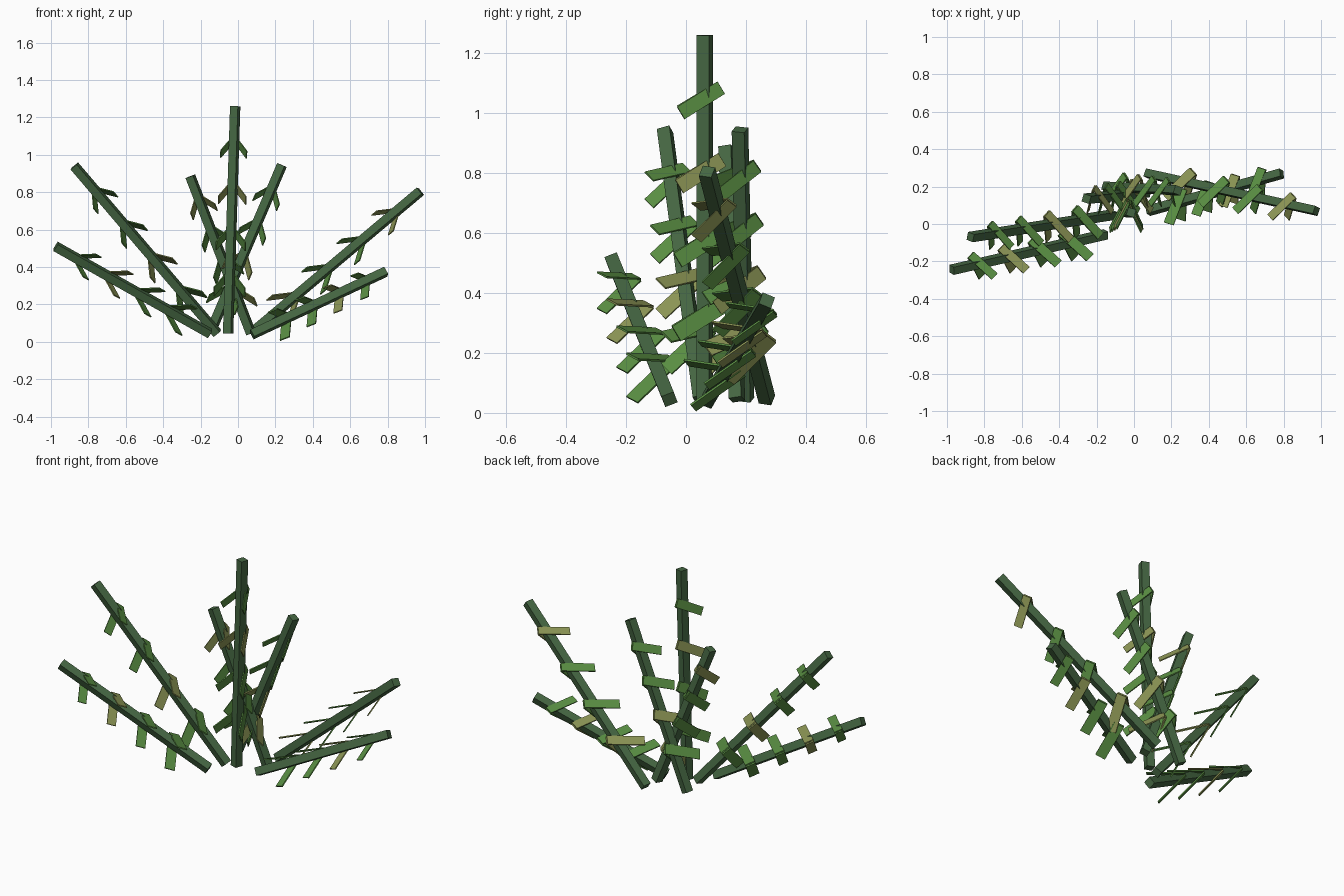
import bpy
import bmesh
import math
from mathutils import Vector, Matrix

cube = bpy.data.objects.get("Cube")
if cube:
    bpy.data.objects.remove(cube, do_unlink=True)


def make_material(name, rgb):
    mat = bpy.data.materials.new(name)
    mat.use_nodes = True
    color = (*rgb, 1)
    mat.diffuse_color = color
    mat.node_tree.nodes["Principled BSDF"].inputs["Base Color"].default_value = color
    return mat


stem_green = make_material("stem green", (0.06, 0.135, 0.055))
leaf_green = make_material("leaf green", (0.10, 0.27, 0.055))
leaf_olive = make_material("leaf olive", (0.26, 0.30, 0.09))


def add_object(name, bm, frame, mat):
    mesh = bpy.data.meshes.new(name)
    bm.to_mesh(mesh)
    bm.free()
    mesh.materials.append(mat)
    obj = bpy.data.objects.new(name, mesh)
    obj.matrix_world = frame
    bpy.context.collection.objects.link(obj)


def stem_frame(base, tip):
    # local z runs along the stem, local y leans toward the back
    t = (tip - base).normalized()
    w = Vector((0, 1, 0))
    w = (w - t * w.dot(t)).normalized()
    u = w.cross(t)
    frame = Matrix((u, w, t)).transposed().to_4x4()
    frame.translation = base
    return frame


def add_stem(name, frame, length):
    # square stem, slightly turned on its own axis
    bm = bmesh.new()
    bmesh.ops.create_cube(bm, size=1)
    bmesh.ops.scale(bm, vec=(0.044, 0.044, length), verts=bm.verts)
    bmesh.ops.translate(bm, vec=(0, 0, length / 2), verts=bm.verts)
    bmesh.ops.rotate(bm, matrix=Matrix.Rotation(math.radians(-18), 3, "Z"), verts=bm.verts)
    add_object(name, bm, frame, stem_green)


def add_leaf(name, frame, size, mat):
    # two thin blades that meet behind the stem and spread past it to the front
    bm = bmesh.new()
    back = Vector((0, 0.057, 0.045))
    for side in (-1, 1):
        run = Vector((side * 0.070, -0.140, -0.086))
        across = Vector((0, 0.026, -0.043))
        thick = run.cross(across).normalized() * 0.006
        centre = back + run / 2 + Vector((side * 0.003, 0, 0))
        blade = Matrix((run, across, thick)).transposed().to_4x4()
        blade.translation = centre
        bmesh.ops.create_cube(bm, size=1, matrix=Matrix.Scale(size, 4) @ blade)
    bmesh.ops.recalc_face_normals(bm, faces=bm.faces)
    add_object(name, bm, frame, mat)


# name, base, tip, olive leaf numbers, leaf roll in degrees
STEMS = [
    ("low_right", (-0.15, -0.055, 0.045), (-0.975, -0.245, 0.51), {2}, 0),
    ("high_right", (-0.11, 0.05, 0.045), (-0.875, -0.07, 0.94), {1}, 0),
    ("tall_centre", (-0.053, 0.062, 0.045), (-0.015, 0.062, 1.26), {2}, 0),
    ("inner_right", (0.07, 0.17, 0.045), (-0.255, 0.135, 0.885), {0, 3}, 0),
    ("inner_left", (-0.15, 0.20, 0.045), (0.235, 0.18, 0.945), {1}, 0),
    ("high_left", (0.07, 0.27, 0.045), (0.975, 0.07, 0.805), {0, 3}, 0),
    ("low_left", (0.075, 0.07, 0.04), (0.79, 0.27, 0.375), {2}, 8),
]

for name, base, tip, olive, roll in STEMS:
    base, tip = Vector(base), Vector(tip)
    length = (tip - base).length
    frame = stem_frame(base, tip)
    add_stem(name + "_stem", frame, length)
    for i in range(4):
        f = 0.22 + 0.2 * i
        spot = Matrix.Translation((0, 0, f * length)) @ Matrix.Rotation(math.radians(roll), 4, "Z")
        mat = leaf_olive if i in olive else leaf_green
        add_leaf(f"{name}_leaf_{i + 1}", frame @ spot, 1.2 - 0.3 * f, mat)
